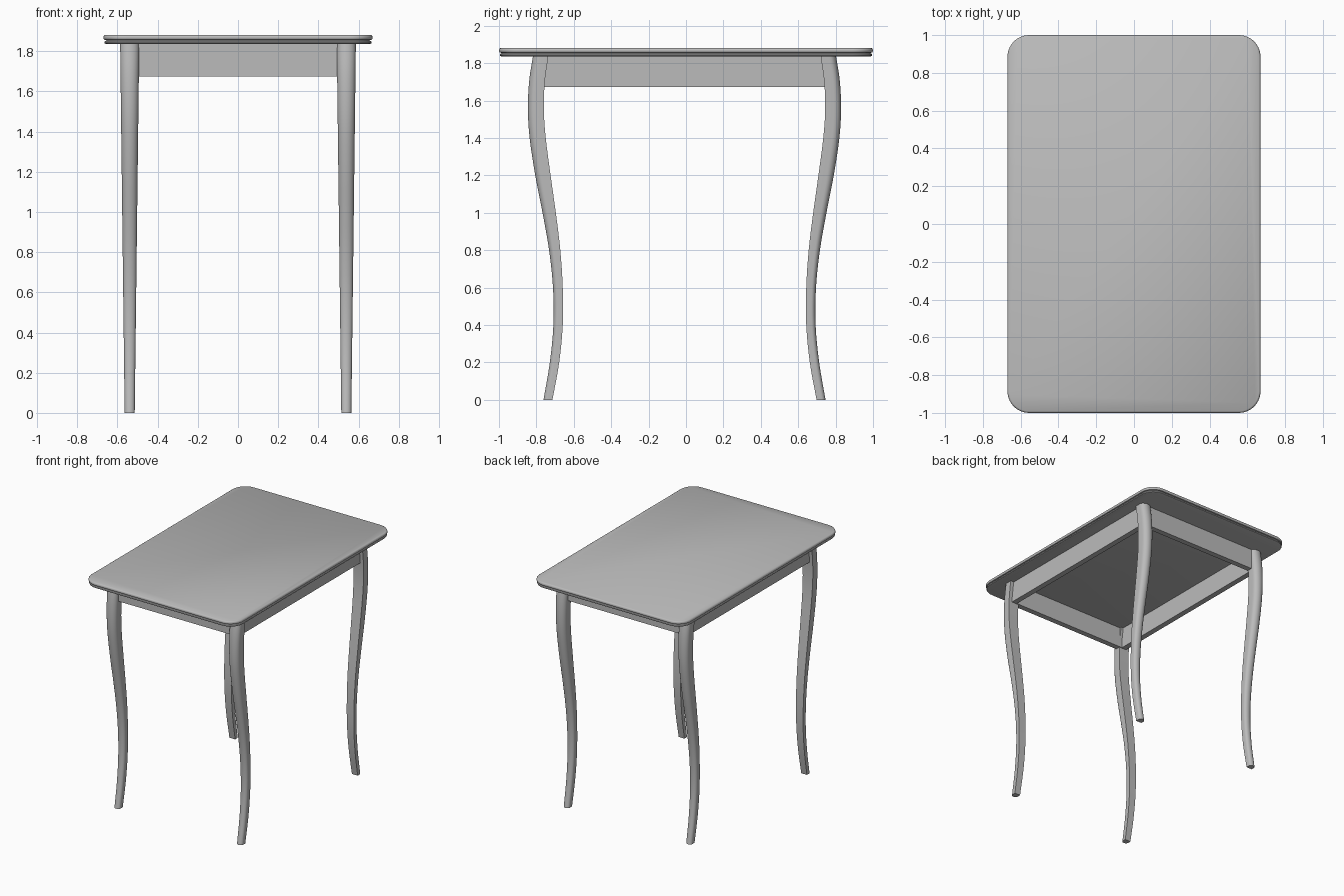
import bpy, bmesh, math
from mathutils import Vector

if "Cube" in bpy.data.objects:
    bpy.data.objects.remove(bpy.data.objects["Cube"])

grey = bpy.data.materials.new("neutral grey")
grey.diffuse_color = (0.5, 0.5, 0.5, 1)
grey.use_nodes = True
grey.node_tree.nodes["Principled BSDF"].inputs["Base Color"].default_value = grey.diffuse_color


def loft(name, rings, angle=35):
    """Skin a stack of equal closed rings and cap both ends."""
    bm = bmesh.new()
    loops = [[bm.verts.new(p) for p in ring] for ring in rings]
    n = len(loops[0])
    for a, b in zip(loops, loops[1:]):
        for i in range(n):
            j = (i + 1) % n
            bm.faces.new((a[i], a[j], b[j], b[i]))
    bm.faces.new(loops[0])
    bm.faces.new(loops[-1])
    bmesh.ops.recalc_face_normals(bm, faces=bm.faces)
    mesh = bpy.data.meshes.new(name)
    bm.to_mesh(mesh)
    bm.free()
    obj = bpy.data.objects.new(name, mesh)
    bpy.context.collection.objects.link(obj)
    mesh.materials.append(grey)
    bpy.ops.object.select_all(action='DESELECT')
    obj.select_set(True)
    bpy.context.view_layer.objects.active = obj
    bpy.ops.object.shade_smooth_by_angle(angle=math.radians(angle))
    return obj


def rounded_rect(hx, hy, r, z, steps=10):
    pts = []
    for k, (sx, sy) in enumerate(((1, 1), (-1, 1), (-1, -1), (1, -1))):
        for i in range(steps + 1):
            a = math.pi / 2 * (k + i / steps)
            pts.append(Vector((sx * (hx - r) + r * math.cos(a),
                               sy * (hy - r) + r * math.sin(a), z)))
    return pts


# Table top: rounded upper edge, groove, and a smaller bead below
edge = [(0.014, 1.836), (0.007, 1.838), (0.004, 1.843), (0.007, 1.849),
        (0.015, 1.853), (0.015, 1.855), (0.005, 1.857), (0.001, 1.862),
        (0, 1.868), (0.001, 1.873), (0.004, 1.878), (0.009, 1.881)]
loft("table_top", [rounded_rect(0.67 - d, 1 - d, 0.115 - d, z) for d, z in edge])

# Leg side profile: height, outer y, inner y
profile = [(0, .754, .706), (.2, .720, .670), (.4, .701, .651), (.6, .703, .651),
           (.8, .724, .664), (1, .759, .688), (1.2, .798, .716), (1.4, .828, .742),
           (1.55, .837, .752), (1.7, .831, .747), (1.838, .810, .728)]


def smooth_path(pts, steps=4):
    """Interpolate a smooth curve through the points."""
    p = [Vector(q) for q in pts]
    p = [2 * p[0] - p[1]] + p + [2 * p[-1] - p[-2]]
    out = []
    for a, b, c, d in zip(p, p[1:], p[2:], p[3:]):
        for i in range(steps):
            t = i / steps
            out.append(0.5 * (2 * b + (c - a) * t + (2 * a - 5 * b + 4 * c - d) * t * t
                              + (3 * b - a - 3 * c + d) * t ** 3))
    return out + [p[-2]]


# Curved tapering legs: flat inside and sides, rounded outer face
for sy, end in ((-1, "front"), (1, "back")):
    for sx, side in ((-1, "left"), (1, "right")):
        rings = []
        for z, outer, inner in smooth_path(profile):
            half = 0.025 + 0.0225 * z / 1.838
            mid = inner + 0.55 * (outer - inner)
            sect = [(-half, inner), (half, inner)]
            for i in range(13):
                a = math.pi * i / 12
                sect.append((half * math.cos(a), mid + (outer - mid) * math.sin(a)))
            rings.append([Vector((sx * (0.539 + u), sy * v - 0.008, z)) for u, v in sect])
        loft(f"{end}_{side}_leg", rings)


def board(name, x0, x1, y0, y1):
    base = [(x0, y0), (x1, y0), (x1, y1), (x0, y1)]
    loft(name, [[Vector((x, y, z)) for x, y in base] for z in (1.673, 1.838)])


# Apron boards between the legs
for s, end, side in ((-1, "front", "left"), (1, "back", "right")):
    y = s * 0.765 - 0.008
    board(f"{end}_apron", -0.52, 0.52, y - 0.022, y + 0.022)
    x = s * 0.535
    board(f"{side}_apron", x - 0.022, x + 0.022, -0.77, 0.755)
